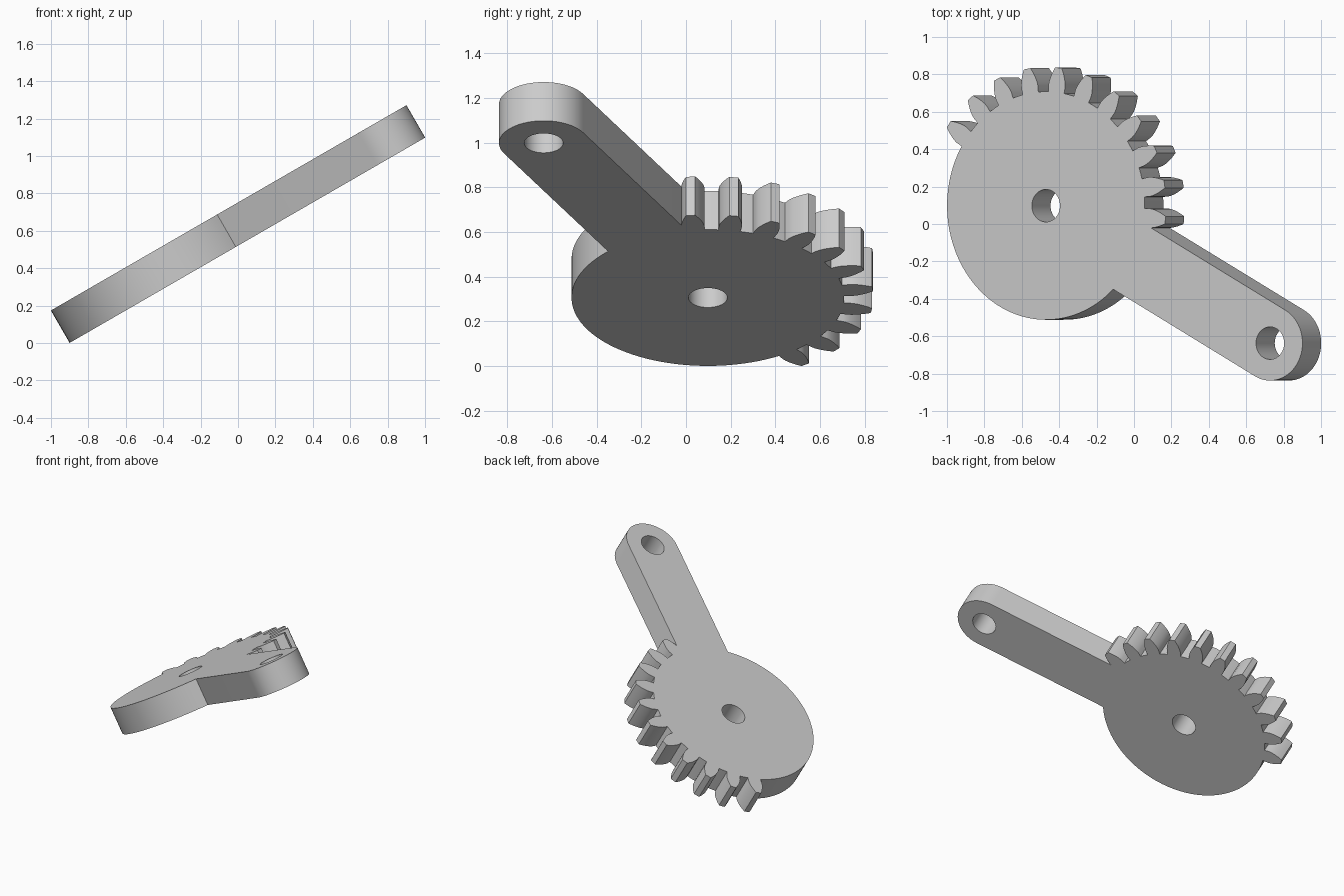
import bpy, bmesh
from math import radians, degrees, cos, sin, tan, acos, asin, atan2, hypot
from mathutils import Matrix

if "Cube" in bpy.data.objects:
    bpy.data.objects.remove(bpy.data.objects["Cube"], do_unlink=True)

# Dimensions, measured in the plate's own plane with the hub at the origin
HUB_R, BASE_R, PITCH_R, TIP_R = 0.61, 0.643, 0.684, 0.741
TEETH, PITCH, FIRST_TOOTH = 11, 15, -6
ARM_X, ARM_Y, ARM_R = 1.384, -0.735, 0.2
HOLE_R, THICKNESS, TILT = 0.087, 0.2, 30


def polar(r, deg, cx=0.0, cy=0.0):
    return (cx + r * cos(radians(deg)), cy + r * sin(radians(deg)))


def arc(r, start, end, steps, cx=0.0, cy=0.0):
    return [polar(r, start + (end - start) * i / steps, cx, cy) for i in range(steps + 1)]


def half_angle(r):
    """Half the angular width of an involute tooth at radius r, in degrees."""
    def involute(q):
        a = acos(min(1, BASE_R / q))
        return degrees(tan(a) - a)
    return PITCH / 4 + involute(PITCH_R) - involute(max(r, BASE_R))


# Arm: a rounded bar leaving the hub
arm_deg = degrees(atan2(ARM_Y, ARM_X))
spread = degrees(asin(ARM_R / HUB_R))
outline = [polar(HUB_R, arm_deg - spread)]
outline += arc(ARM_R, arm_deg - 90, arm_deg + 90, 32, ARM_X, ARM_Y)

# Gear teeth: the first one rises straight out of the arm's edge
radii = [HUB_R, BASE_R] + [BASE_R + (TIP_R - BASE_R) * i / 6 for i in range(1, 7)]
for k in range(TEETH):
    mid = FIRST_TOOTH + k * PITCH
    rising = radii[2:] if k == 0 else radii
    outline += [polar(r, mid - half_angle(r)) for r in rising]
    outline += [polar(TIP_R, mid)]
    outline += [polar(r, mid + half_angle(r)) for r in reversed(radii)]
    if k < TEETH - 1:
        outline.append(polar(HUB_R, mid + PITCH / 2))

# Plain rim of the hub, back round to the arm
rim_start = FIRST_TOOTH + (TEETH - 1) * PITCH + half_angle(HUB_R)
outline += arc(HUB_R, rim_start, 360 + arm_deg - spread, 64)[1:-1]

# Hub and arm holes
holes = [arc(HOLE_R, 0, 360, 40)[:-1], arc(HOLE_R, 0, 360, 40, ARM_X, ARM_Y)[:-1]]

# Fill the profile and extrude it into a plate
bm = bmesh.new()
edges = []
for loop in [outline] + holes:
    verts = [bm.verts.new((x, y, 0)) for x, y in loop]
    edges += [bm.edges.new((a, b)) for a, b in zip(verts, verts[1:] + verts[:1])]
bmesh.ops.triangle_fill(bm, edges=edges, use_beauty=True, use_dissolve=False)
side = bmesh.ops.extrude_face_region(bm, geom=bm.faces[:], use_keep_orig=True)
top = [g for g in side["geom"] if isinstance(g, bmesh.types.BMVert)]
bmesh.ops.translate(bm, verts=top, vec=(0, 0, THICKNESS))
bmesh.ops.recalc_face_normals(bm, faces=bm.faces[:])

# Tilt the plate and set it on the ground
bm.transform(Matrix.Translation((-0.371, 0.098, 0.306)) @ Matrix.Rotation(radians(-TILT), 4, "Y"))
mesh = bpy.data.meshes.new("sector_gear_lever")
bm.to_mesh(mesh)
bm.free()
lever = bpy.data.objects.new("sector_gear_lever", mesh)
bpy.context.collection.objects.link(lever)

# Plain grey finish
grey = bpy.data.materials.new("plain_grey")
grey.use_nodes = True
grey.diffuse_color = (0.6, 0.6, 0.6, 1)
grey.node_tree.nodes["Principled BSDF"].inputs["Base Color"].default_value = (0.6, 0.6, 0.6, 1)
mesh.materials.append(grey)

bpy.ops.object.select_all(action="DESELECT")
lever.select_set(True)
bpy.context.view_layer.objects.active = lever
bpy.ops.object.shade_smooth_by_angle(angle=radians(25))
